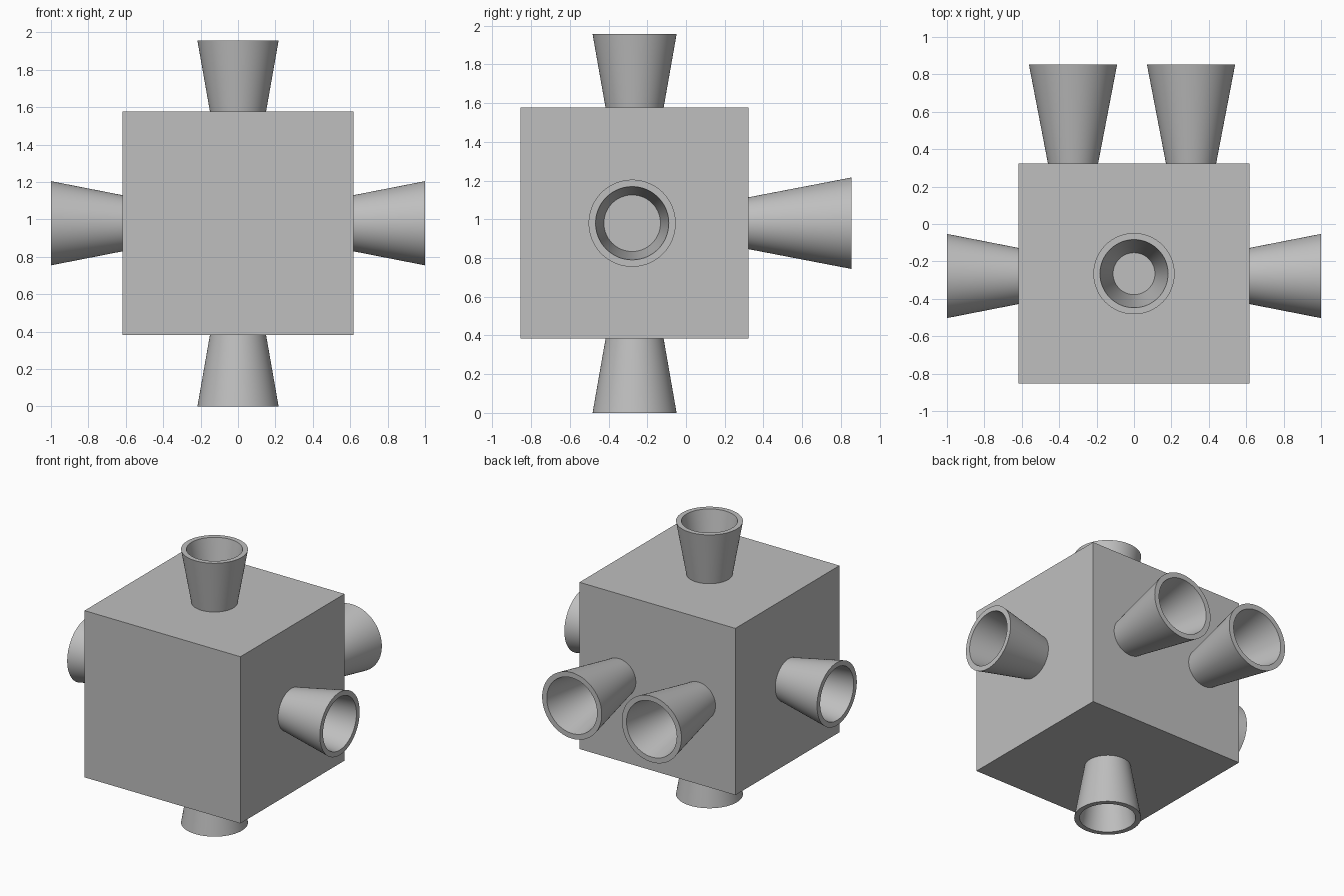
import bpy
import bmesh
import math
from mathutils import Vector

default = bpy.data.objects.get("Cube")
if default:
    bpy.data.objects.remove(default, do_unlink=True)

# Single plain grey
GREY = (0.52, 0.52, 0.52, 1.0)
grey = bpy.data.materials.new("plain_grey")
grey.use_nodes = True
grey.diffuse_color = GREY
grey.node_tree.nodes["Principled BSDF"].inputs["Base Color"].default_value = GREY

LOW = Vector((-0.617, -0.854, 0.383))
HIGH = Vector((0.617, 0.323, 1.576))
CENTRE = (LOW + HIGH) / 2
SIDES = 96


def finish(name, bm):
    bmesh.ops.recalc_face_normals(bm, faces=bm.faces)
    mesh = bpy.data.meshes.new(name)
    bm.to_mesh(mesh)
    bm.free()
    mesh.materials.append(grey)
    obj = bpy.data.objects.new(name, mesh)
    bpy.context.collection.objects.link(obj)
    return obj


def nozzle(name, base, direction, length, outer, inner):
    """Flared cup: outer and inner are (base radius, rim radius)."""
    bm = bmesh.new()
    floor = 0.002
    profile = [(outer[0], 0), (outer[1], length), (inner[1], length), (inner[0], floor)]
    rings = []
    for radius, height in profile:
        ring = []
        for i in range(SIDES):
            a = math.tau * i / SIDES
            ring.append(bm.verts.new((radius * math.cos(a), radius * math.sin(a), height)))
        rings.append(ring)
    for lower, upper in zip(rings, rings[1:]):
        for i in range(SIDES):
            j = (i + 1) % SIDES
            bm.faces.new((lower[i], lower[j], upper[j], upper[i]))
    bm.faces.new(rings[0])
    bm.faces.new(rings[-1])
    obj = finish(name, bm)
    obj.rotation_euler = Vector(direction).to_track_quat('Z', 'Y').to_euler()
    obj.location = base
    bpy.ops.object.select_all(action='DESELECT')
    obj.select_set(True)
    bpy.context.view_layer.objects.active = obj
    bpy.ops.object.shade_smooth_by_angle(angle=math.radians(30))


# Box body
bm = bmesh.new()
bmesh.ops.create_cube(bm, size=1)
bmesh.ops.scale(bm, vec=HIGH - LOW, verts=bm.verts)
body = finish("body", bm)
body.location = CENTRE

# Top and bottom nozzles
for name, z, d, length in (("top_nozzle", HIGH.z, 1, 0.38),
                           ("bottom_nozzle", LOW.z, -1, LOW.z)):
    nozzle(name, (0, CENTRE.y, z), (0, 0, d), length, (0.15, 0.217), (0.112, 0.182))

# Side nozzles
for name, d in (("left_nozzle", 1), ("right_nozzle", -1)):
    nozzle(name, (d * HIGH.x, -0.278, CENTRE.z), (d, 0, 0), 1 - HIGH.x,
           (0.15, 0.225), (0.146, 0.189))

# Pair of longer rear nozzles
for name, x in (("rear_left_nozzle", 0.305), ("rear_right_nozzle", -0.326)):
    nozzle(name, (x, HIGH.y, CENTRE.z), (0, 1, 0), 0.854 - HIGH.y,
           (0.134, 0.236), (0.1, 0.199))
